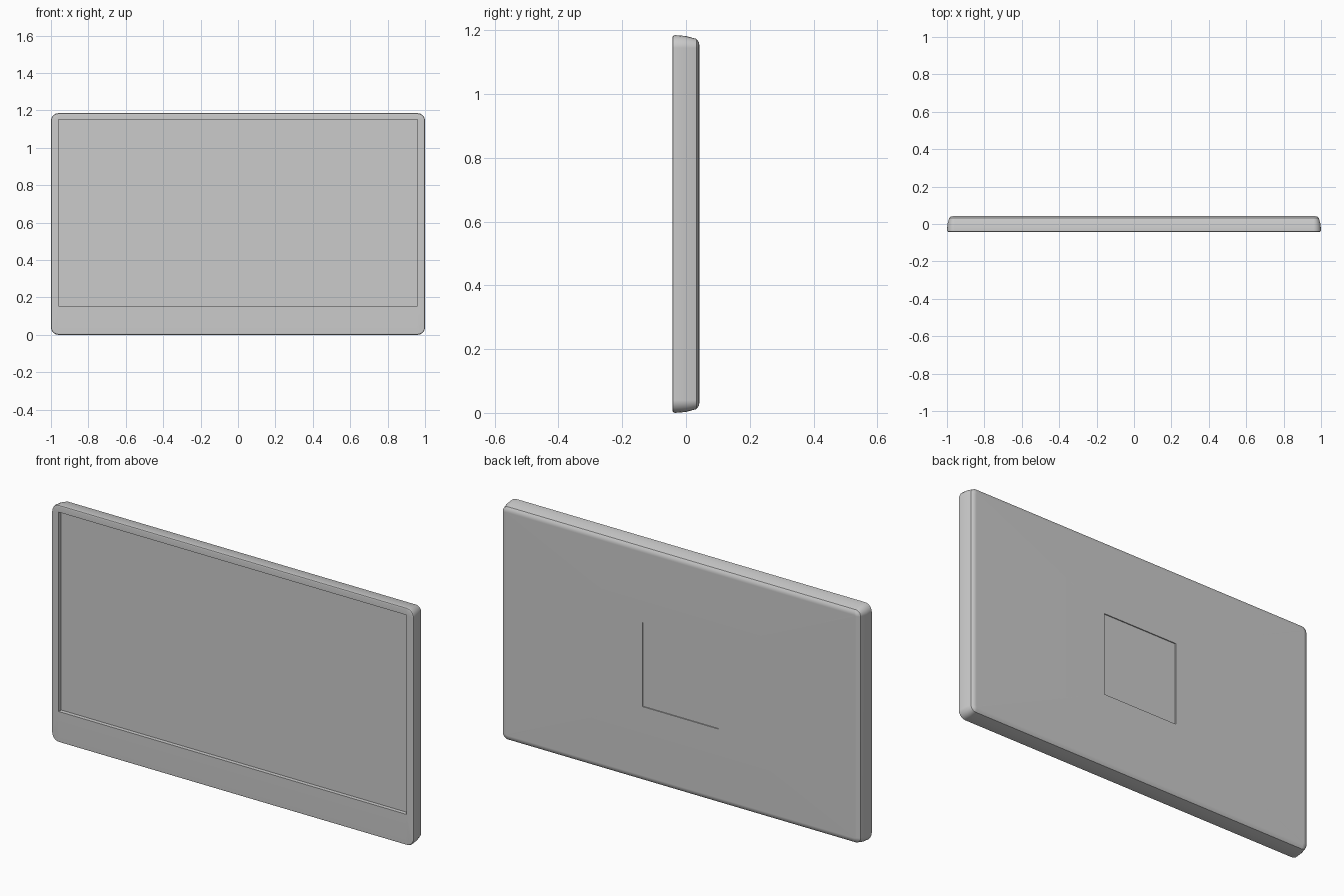
import bpy, bmesh, math

WIDTH, HEIGHT, CORNER = 1.0, 1.185, 0.04
STEPS = 5

if "Cube" in bpy.data.objects:
    bpy.data.objects.remove(bpy.data.objects["Cube"], do_unlink=True)

grey = bpy.data.materials.new("grey plastic")
grey.use_nodes = True
grey.diffuse_color = (0.6, 0.6, 0.6, 1)
grey.node_tree.nodes["Principled BSDF"].inputs["Base Color"].default_value = (0.6, 0.6, 0.6, 1)


def ring(y, half, low, high, radius=0.0):
    """Rounded rectangle facing along y; radius 0 gives square corners."""
    points = []
    for corner, (sx, sz) in enumerate([(1, 1), (-1, 1), (-1, -1), (1, -1)]):
        cx = sx * (half - radius)
        cz = high - radius if sz > 0 else low + radius
        for i in range(STEPS + 1):
            a = math.pi / 2 * (corner + i / STEPS)
            points.append((cx + radius * math.cos(a), y, cz + radius * math.sin(a)))
    return points


def shell_ring(y, inset):
    return ring(y, WIDTH - inset, inset, HEIGHT - inset, CORNER - inset)


def loft(name, rings, cap=False):
    """Skin a series of rings, optionally closing the last one."""
    bm = bmesh.new()
    loops = [[bm.verts.new(p) for p in r] for r in rings]
    for a, b in zip(loops, loops[1:]):
        for i in range(len(a)):
            j = (i + 1) % len(a)
            bm.faces.new((a[i], a[j], b[j], b[i]))
    if cap:
        bm.faces.new(loops[-1])
    bmesh.ops.remove_doubles(bm, verts=bm.verts, dist=0.0001)
    bmesh.ops.recalc_face_normals(bm, faces=bm.faces)
    mesh = bpy.data.meshes.new(name)
    bm.to_mesh(mesh)
    bm.free()
    mesh.materials.append(grey)
    obj = bpy.data.objects.new(name, mesh)
    bpy.context.collection.objects.link(obj)
    bpy.ops.object.select_all(action='DESELECT')
    obj.select_set(True)
    bpy.context.view_layer.objects.active = obj
    bpy.ops.object.shade_smooth_by_angle(angle=math.radians(32))
    weighted = obj.modifiers.new("Weighted normals", 'WEIGHTED_NORMAL')
    weighted.keep_sharp = True
    return obj


FRONT, BACK = -0.043, 0.043
SCREEN = (0.96, 0.155, 1.15)
MOUNT = (0.21, 0.38, 0.80)

# Casing: screen opening, bezel, rounded front edge, tapered sides, softened back
profile = [(FRONT, 0.008), (-0.0405, 0.0025), (-0.035, 0.0), (0.0, 0.003),
           (0.033, 0.012), (0.040, 0.022), (BACK, 0.036)]
casing = [ring(FRONT + 0.02, *SCREEN), ring(FRONT, *SCREEN)]
casing += [shell_ring(y, inset) for y, inset in profile]
casing += [ring(BACK, *MOUNT), ring(BACK - 0.005, *MOUNT)]
loft("casing", casing, cap=True)

# Display panel at the bottom of the front recess
half, low, high = SCREEN
loft("screen", [ring(FRONT + 0.021, half, low, high),
                ring(FRONT + 0.02, half, low, high)], cap=True)
